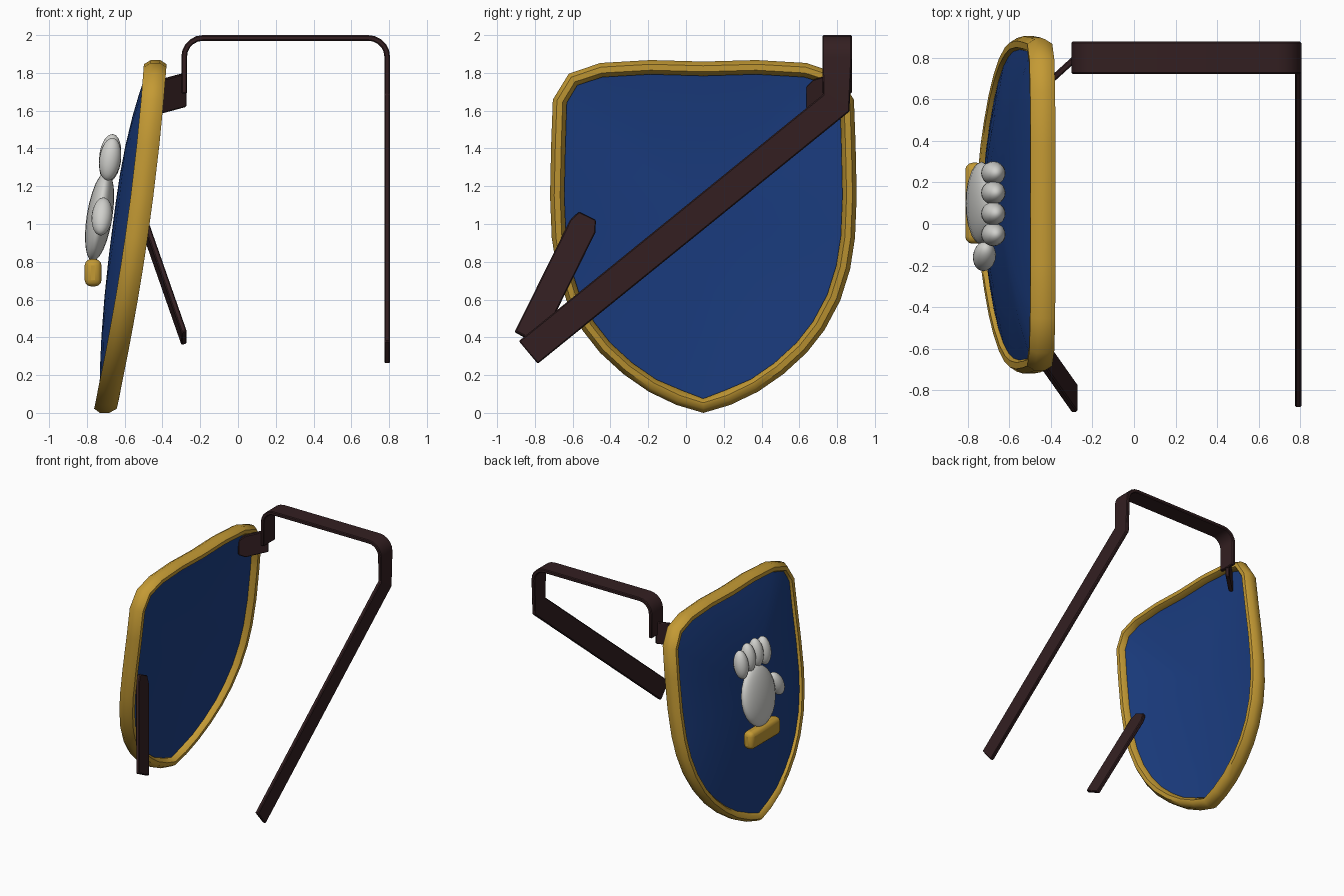
import bpy, bmesh, math
from mathutils import Vector

if "Cube" in bpy.data.objects:
    bpy.data.objects.remove(bpy.data.objects["Cube"])


def material(name, srgb):
    m = bpy.data.materials.new(name)
    m.diffuse_color = [(c / 255 / 12.92 if c < 11 else ((c / 255 + .055) / 1.055) ** 2.4) for c in srgb] + [1]
    m.use_nodes = True
    m.node_tree.nodes["Principled BSDF"].inputs["Base Color"].default_value = m.diffuse_color
    return m


GOLD = material("gold", (196, 154, 52))
BLUE = material("deep blue", (28, 63, 133))
BROWN = material("dark brown leather", (51, 31, 33))
SILVER = material("pale silver", (208, 208, 204))


def finish(obj, mat, angle):
    obj.data.materials.clear()
    obj.data.materials.append(mat)
    bpy.ops.object.select_all(action='DESELECT')
    obj.select_set(True)
    bpy.context.view_layer.objects.active = obj
    bpy.ops.object.shade_smooth_by_angle(angle=math.radians(angle))
    return obj


def mesh_object(name, verts, faces, mat, angle=35):
    me = bpy.data.meshes.new(name)
    me.from_pydata(verts, [], faces)
    bm = bmesh.new()
    bm.from_mesh(me)
    bmesh.ops.recalc_face_normals(bm, faces=bm.faces)
    bm.to_mesh(me)
    bm.free()
    obj = bpy.data.objects.new(name, me)
    bpy.context.collection.objects.link(obj)
    return finish(obj, mat, angle)


def bridge(rings, size, closed=False):
    n = len(rings)
    return [(a * size + j, a * size + (j + 1) % size, b * size + (j + 1) % size, b * size + j)
            for a in range(n if closed else n - 1) for b in [(a + 1) % n] for j in range(size)]


# shield outline: half widths and heights from the bottom tip to the top middle
CY = .092
HALF = [(0, .045), (.13, .085), (.27, .145), (.40, .235), (.52, .345), (.61, .46), (.69, .61), (.74, .77),
        (.765, .93), (.774, 1.15), (.768, 1.42), (.76, 1.65), (.69, 1.765), (.54, 1.815), (.28, 1.83), (0, 1.822)]
OUT = [(CY + w, z) for w, z in HALF] + [(CY - w, z) for w, z in HALF[-2:0:-1]]
N = len(OUT)


def lean(z):
    # backward lean of the shield plane
    return -.708 + .22 * z - .04 * z * z


# gold rim swept round the outline
rim = []
for i, (y, z) in enumerate(OUT):
    p, q = OUT[i - 1], OUT[(i + 1) % N]
    n = Vector((q[1] - p[1], p[0] - q[0])).normalized()
    for k in range(8):
        a = math.tau * (k + .5) / 8
        r, d = .041 * math.cos(a), .065 * math.sin(a)
        zz = z + n.y * r
        rim.append((lean(zz) + d, y + n.x * r, zz))
low = min(v[2] for v in rim)
rim = [(x, y, z - low if z < .1 else z) for x, y, z in rim]
mesh_object("shield_rim", rim, bridge([0] * N, 8, True), GOLD, 50)

# blue panel: domed front, hollow back
CZ = 1.08
steps = [.05, .25, .45, .65, .8, .92, 1]
verts = []
for side, scales in ((-1, steps), (1, steps[::-1])):
    for s in scales:
        for y, z in OUT:
            zz = CZ + (z - CZ) * s
            off = -.035 - .1 * (1 - s ** 2.3) if side < 0 else .02 - .06 * (1 - s ** 2)
            verts.append((lean(zz) + off, CY + (y - CY) * s, zz))
R = 2 * len(steps)
faces = bridge([0] * R, N) + [tuple(range(N)), tuple(range((R - 1) * N, R * N))]
mesh_object("shield_panel", verts, faces, BLUE, 40)


# silver hand emblem on the front of the shield
def ellipsoid(name, loc, size, rot):
    bpy.ops.mesh.primitive_uv_sphere_add(segments=20, ring_count=12, location=loc, rotation=rot)
    obj = bpy.context.object
    obj.name = name
    obj.scale = size
    finish(obj, SILVER, 80)


ellipsoid("emblem_palm", (-.733, .10, 1.04), (.068, .20, .24), (0, .16, 0))
for i, (y, z) in enumerate([(-.05, 1.343), (.05, 1.363), (.15, 1.36), (.245, 1.335)]):
    ellipsoid(f"emblem_finger_{i + 1}", (-.677, y, z), (.057, .057, .114), (0, .14, 0))
ellipsoid("emblem_thumb", (-.72, -.155, 1.04), (.055, .06, .108), (-.45, .1, 0))

# gold cuff below the hand
bpy.ops.mesh.primitive_cube_add(size=1, location=(-.767, .10, .742))
cuff = bpy.context.object
cuff.name = "emblem_cuff"
cuff.scale = (.09, .39, .145)
bpy.ops.object.transform_apply(location=False, rotation=False, scale=True)
bev = cuff.modifiers.new("round", 'BEVEL')
bev.width, bev.segments = .035, 3
finish(cuff, GOLD, 40)


# leather straps: each path point has a centre and a half-width vector
def ribbon(name, path, thick=.03):
    pts = [Vector(p) for p, _ in path]
    verts = []
    for i, (p, w) in enumerate(path):
        w = Vector(w)
        t = pts[min(i + 1, len(pts) - 1)] - pts[max(i - 1, 0)]
        n = w.cross(t).normalized() * thick / 2
        verts += [pts[i] + w + n, pts[i] - w + n, pts[i] - w - n, pts[i] + w - n]
    m = len(path)
    faces = bridge([0] * m, 4) + [(0, 1, 2, 3), tuple(range(4 * m - 4, 4 * m))]
    obj = mesh_object(name, verts, faces, BROWN)
    b = obj.modifiers.new("edge", 'BEVEL')
    b.width, b.segments = .006, 1


def corner(cx, start, end, r=.1, n=5):
    return [((cx + r * math.cos(a), .8, 1.885 + r * math.sin(a)), (0, .078, 0))
            for a in [math.radians(start + (end - start) * k / n) for k in range(n + 1)]]


ribbon("shoulder_strap",
       [((-.285, .80, 1.69), (0, .078, 0))] + corner(-.185, 180, 90) + corner(.69, 90, 0)
       + [((.79, .795, 1.64), (0, .07, -.045)), ((.79, -.835, .32), (0, .05, -.06))])
ribbon("shoulder_strap_anchor",
       [((-.45, .645, 1.667), (0, 0, .06)), ((-.41, .682, 1.675), (0, 0, .09)), ((-.28, .80, 1.71), (0, 0, .09))])
ribbon("lower_strap", [((-.51, -.523, 1.04), (0, .045, -.022)), ((-.491, -.548, .985), (0, .067, -.034)),
                       ((-.285, -.84, .395), (0, .067, -.034))])
